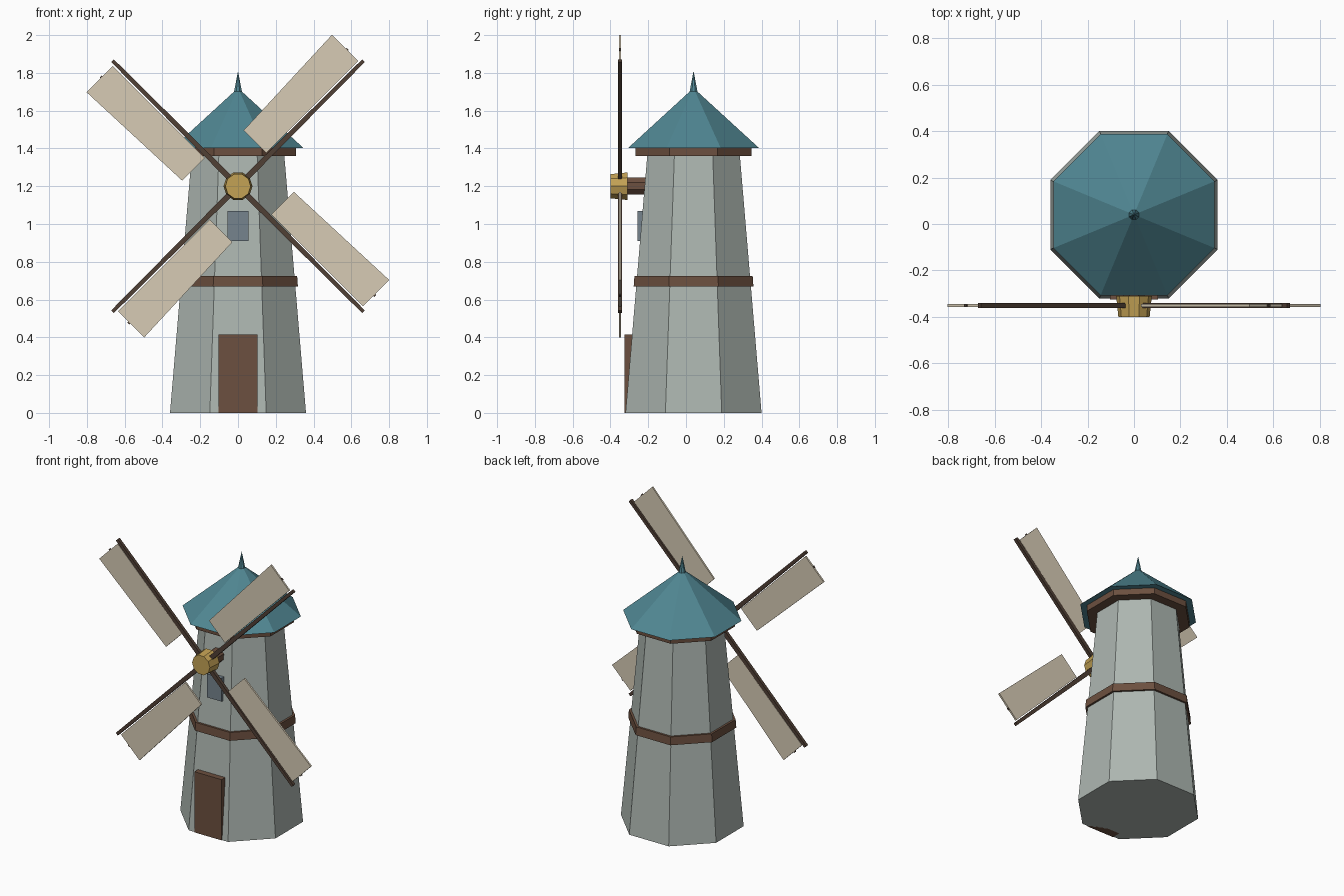
import bpy, bmesh, math
from mathutils import Matrix

if "Cube" in bpy.data.objects:
    bpy.data.objects.remove(bpy.data.objects["Cube"])

CY = 0.04                      # tower axis
HUB_Y, HUB_Z = -0.35, 1.2      # centre of the sail wheel


def mat(name, rgb):
    m = bpy.data.materials.new(name)
    m.diffuse_color = (*rgb, 1)
    m.use_nodes = True
    m.node_tree.nodes["Principled BSDF"].inputs["Base Color"].default_value = m.diffuse_color
    return m


STONE = mat("stone", (0.42, 0.47, 0.44))
WOOD = mat("wood", (0.15, 0.08, 0.05))
DARK = mat("dark_wood", (0.08, 0.05, 0.035))
TEAL = mat("roof_teal", (0.08, 0.24, 0.29))
CLOTH = mat("sailcloth", (0.68, 0.60, 0.46))
BRASS = mat("brass", (0.55, 0.36, 0.09))
GLASS = mat("glass", (0.18, 0.23, 0.27))


def finish(name, bm, material, matrix=Matrix()):
    bmesh.ops.recalc_face_normals(bm, faces=bm.faces)
    me = bpy.data.meshes.new(name)
    bm.to_mesh(me)
    bm.free()
    me.materials.append(material)
    ob = bpy.data.objects.new(name, me)
    ob.matrix_world = matrix
    bpy.context.collection.objects.link(ob)
    return ob


def drum(name, a0, a1, z0, z1, material, sides=8, matrix=Matrix.Translation((0, CY, 0))):
    """Flat-fronted frustum; a0, a1 are centre-to-flat distances."""
    k = 1 / math.cos(math.pi / sides)
    bm = bmesh.new()
    bmesh.ops.create_cone(bm, cap_ends=True, segments=sides, radius1=a0 * k,
                          radius2=a1 * k, depth=z1 - z0,
                          matrix=Matrix.Translation((0, 0, (z0 + z1) / 2))
                          @ Matrix.Rotation(math.pi / sides, 4, 'Z'))
    return finish(name, bm, material, matrix)


def plate(name, outline, y0, y1, material, matrix=Matrix()):
    """Outline in x, z extruded from y0 to y1."""
    bm = bmesh.new()
    f = bm.faces.new([bm.verts.new((x, y0, z)) for x, z in outline])
    ext = bmesh.ops.extrude_face_region(bm, geom=[f])
    verts = [g for g in ext["geom"] if isinstance(g, bmesh.types.BMVert)]
    bmesh.ops.translate(bm, vec=(0, y1 - y0, 0), verts=verts)
    return finish(name, bm, material, matrix)


def rect(x0, x1, z0, z1):
    return [(x0, z0), (x1, z0), (x1, z1), (x0, z1)]


# Tower, bands and roof
drum("tower", 0.36, 0.242, 0, 1.4, STONE)
drum("middle_band", 0.317, 0.313, 0.67, 0.725, WOOD)
drum("eaves_band", 0.308, 0.308, 1.36, 1.402, WOOD)
drum("roof", 0.347, 0, 1.402, 1.72, TEAL)
drum("finial", 0.022, 0, 1.695, 1.81, TEAL)

# Door and window
plate("door", rect(-0.103, 0.103, 0, 0.415), -0.325, -0.265, WOOD)
plate("window", rect(-0.056, 0.056, 0.91, 1.07), -0.256, -0.21, GLASS)

# Shaft and hub, pointing to the front
to_front = Matrix.Translation((0, 0, HUB_Z)) @ Matrix.Rotation(math.pi / 2, 4, 'X')
drum("windshaft", 0.045, 0.045, 0.15, 0.33, WOOD, 8, to_front)
drum("hub", 0.073, 0.064, 0.31, 0.40, BRASS, 10, to_front)

# Four sails: spar, cloth panel and inner batten
for i in range(4):
    a = math.radians(45 + 90 * i)
    m = Matrix.Translation((0, HUB_Y, HUB_Z)) @ Matrix.Rotation(-a, 4, 'Y')
    n = i + 1
    plate(f"spar_{n}", [(0.03, -0.015), (0.94, -0.01), (0.94, 0.01), (0.03, 0.015)],
          -0.011, 0.011, DARK, m)
    plate(f"sail_{n}", [(0.23, 0.018), (0.918, 0.018), (0.918, 0.215), (0.23, 0.188)],
          -0.006, 0.006, CLOTH, m)
    plate(f"batten_{n}", rect(0.25, 0.925, 0.095, 0.11), -0.004, 0.004, DARK, m)
